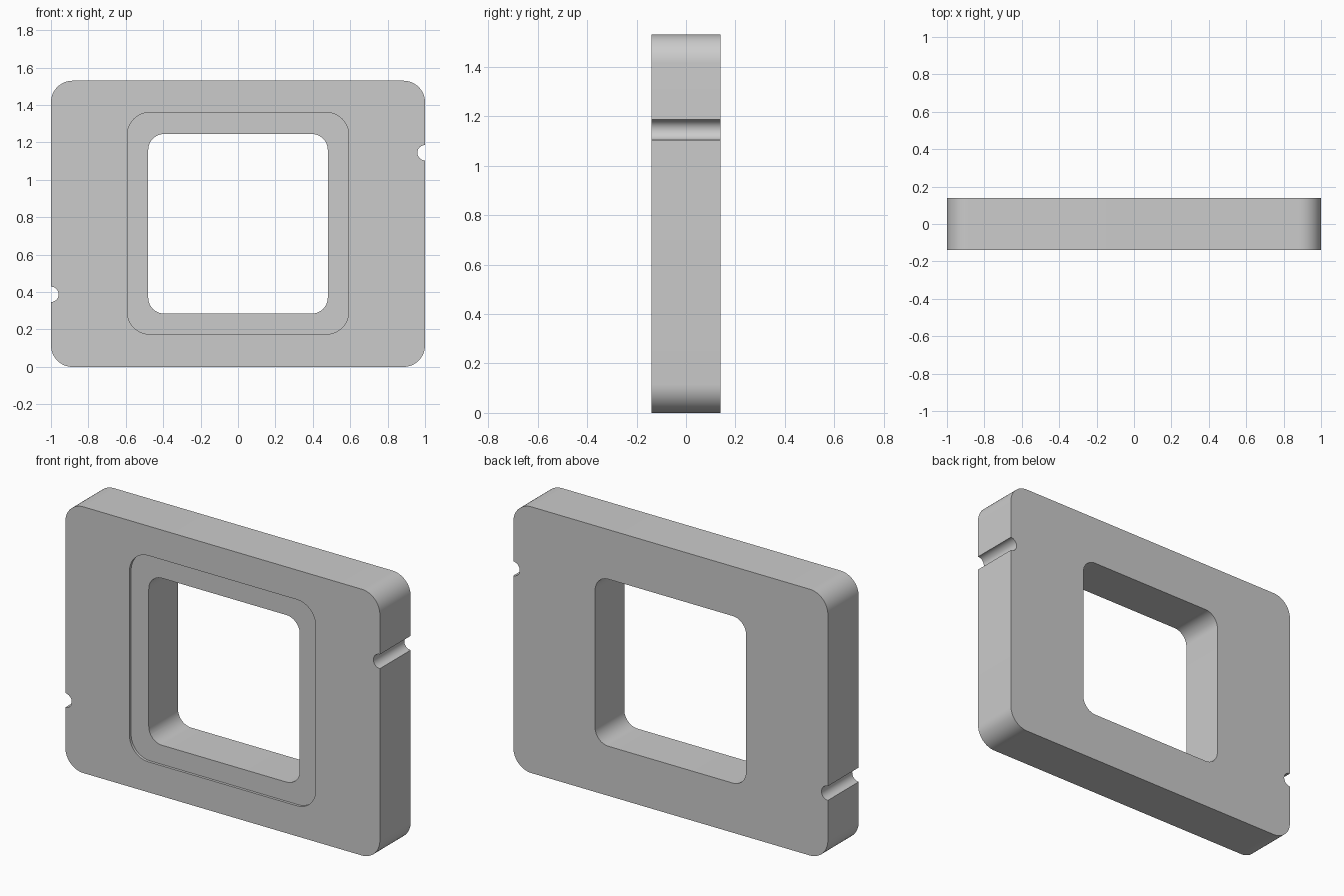
import bpy, bmesh
from math import sin, cos, pi, radians

if "Cube" in bpy.data.objects:
    bpy.data.objects.remove(bpy.data.objects["Cube"])

DEPTH = 0.14      # half thickness of the plate
RECESS = 0.015    # depth of the step around the window


def rounded_rect(half_w, z0, z1, r, steps=12):
    """Rounded rectangle outline in the XZ plane."""
    corners = [(half_w - r, z1 - r, 0), (-half_w + r, z1 - r, 90),
               (-half_w + r, z0 + r, 180), (half_w - r, z0 + r, 270)]
    return [(cx + r * cos(radians(a + 90 * i / steps)),
             cz + r * sin(radians(a + 90 * i / steps)))
            for cx, cz, a in corners for i in range(steps + 1)]


def circle(cx, cz, r, steps=32):
    return [(cx + r * cos(2 * pi * i / steps), cz + r * sin(2 * pi * i / steps))
            for i in range(steps)]


def prism(name, outline, y0, y1):
    """Extrude an XZ outline from y0 to y1."""
    bm = bmesh.new()
    face = bm.faces.new([bm.verts.new((x, y0, z)) for x, z in outline])
    ext = bmesh.ops.extrude_face_region(bm, geom=[face])
    moved = [v for v in ext["geom"] if isinstance(v, bmesh.types.BMVert)]
    bmesh.ops.translate(bm, verts=moved, vec=(0, y1 - y0, 0))
    bmesh.ops.recalc_face_normals(bm, faces=bm.faces)
    mesh = bpy.data.meshes.new(name)
    bm.to_mesh(mesh)
    bm.free()
    obj = bpy.data.objects.new(name, mesh)
    bpy.context.collection.objects.link(obj)
    return obj


# Main plate with rounded corners
plate = prism("frame_plate", rounded_rect(1.0, 0.0, 1.53, 0.115), -DEPTH, DEPTH)

# Window, shallow front step and the two side notches
cutters = [
    prism("window_cutter", rounded_rect(0.48, 0.285, 1.245, 0.085), -0.3, 0.3),
    prism("step_cutter", rounded_rect(0.592, 0.175, 1.36, 0.12), -0.3, -DEPTH + RECESS),
    prism("right_notch_cutter", circle(1.0, 1.145, 0.041), -0.3, 0.3),
    prism("left_notch_cutter", circle(-1.0, 0.388, 0.041), -0.3, 0.3),
]
bpy.context.view_layer.objects.active = plate
plate.select_set(True)
for cutter in cutters:
    cutter.hide_render = True
    mod = plate.modifiers.new(cutter.name, 'BOOLEAN')
    mod.operation = 'DIFFERENCE'
    mod.solver = 'EXACT'
    mod.object = cutter
    bpy.ops.object.modifier_apply(modifier=mod.name)
    bpy.data.objects.remove(cutter)

bpy.ops.object.shade_smooth_by_angle(angle=radians(30))
